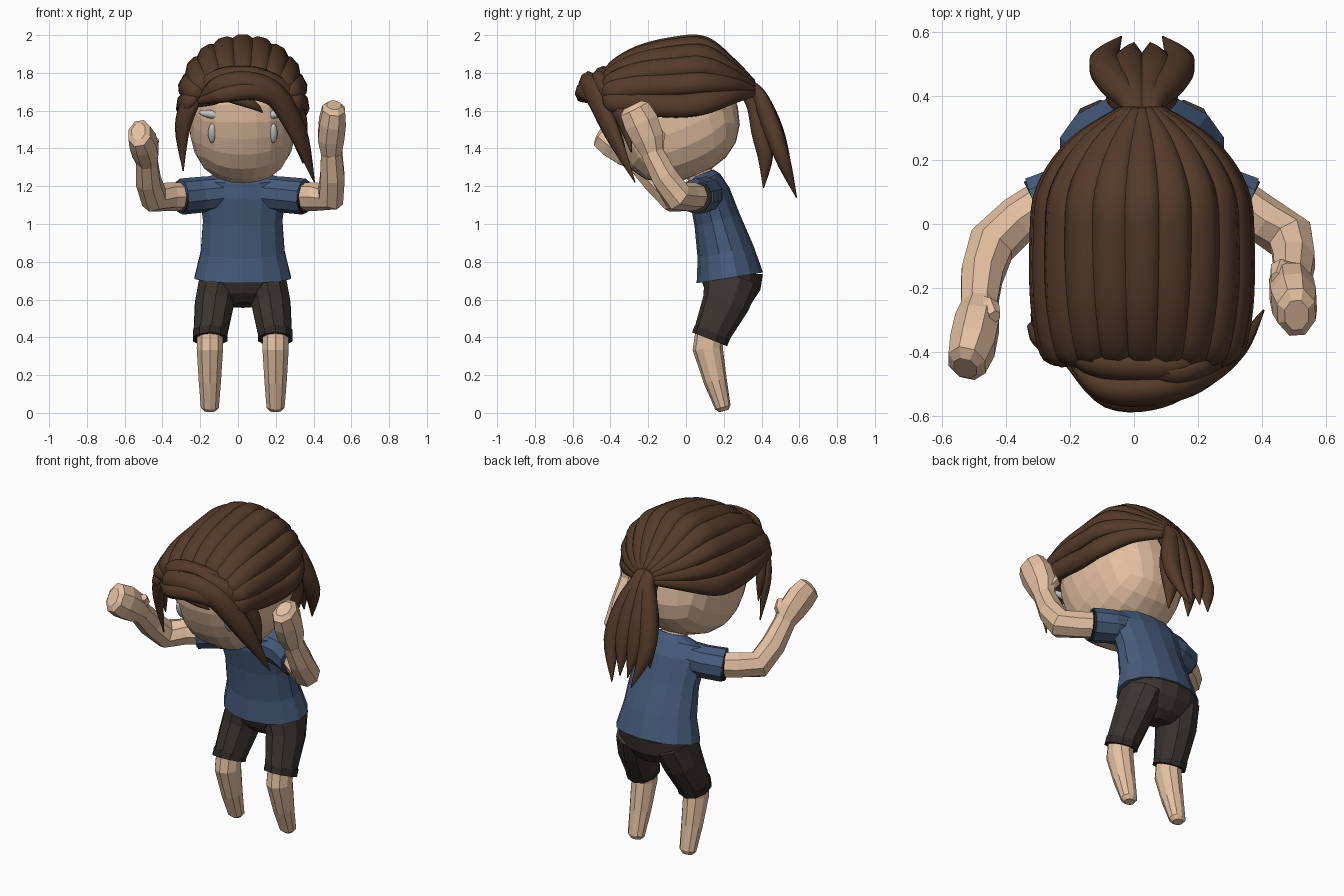
import bpy, bmesh
from math import sin, cos, pi, radians
from mathutils import Vector, Matrix

CX = 0.025                       # body centre line
HEAD = Vector((CX, -0.075, 1.58))


def mat(name, c):
    m = bpy.data.materials.new(name)
    m.diffuse_color = (*c, 1)
    return m


SKIN = mat("skin", (0.78, 0.53, 0.36))
HAIR = mat("hair_brown", (0.09, 0.043, 0.023))
SHIRT = mat("shirt_blue", (0.062, 0.105, 0.2))
SHORTS = mat("shorts_dark", (0.045, 0.034, 0.028))
TRIM = mat("trim_dark", (0.028, 0.022, 0.02))
WHITE = mat("white", (0.95, 0.97, 0.97))


def finish(name, bm, m, smooth=False):
    bmesh.ops.recalc_face_normals(bm, faces=bm.faces[:])
    me = bpy.data.meshes.new(name)
    bm.to_mesh(me)
    bm.free()
    me.materials.append(m)
    ob = bpy.data.objects.new(name, me)
    bpy.context.collection.objects.link(ob)
    if smooth:
        for p in me.polygons:
            p.use_smooth = True
    return ob


def smooth_list(vs, k):
    """Catmull-Rom through vs with k steps per span."""
    out = []
    for i in range(len(vs) - 1):
        a, b, c, d = vs[max(i - 1, 0)], vs[i], vs[i + 1], vs[min(i + 2, len(vs) - 1)]
        for j in range(k):
            t = j / k
            out.append(0.5 * (2 * b + (c - a) * t + (2 * a - 5 * b + 4 * c - d) * t * t
                              + (3 * b - a - 3 * c + d) * t ** 3))
    return out + [vs[-1]]


def tube(name, pts, radii, m, ref=(0, 1, 0), n=10, k=1, smooth=False):
    """Loft of ellipses; ref is the thickness direction, None = away from the head."""
    P = smooth_list([Vector(p) for p in pts], k)
    R = smooth_list([Vector((r[0], r[1], 0)) for r in radii], k)
    bm = bmesh.new()
    rings = []
    for i, (p, r) in enumerate(zip(P, R)):
        t = (P[min(i + 1, len(P) - 1)] - P[max(i - 1, 0)]).normalized()
        v = (p - HEAD) if ref is None else Vector(ref)
        v = (v - t * v.dot(t)).normalized()
        u = t.cross(v)
        w, h = max(r.x, 0.003), max(r.y, 0.003)
        rings.append([bm.verts.new(p + u * w * cos(2 * pi * (j + .5) / n) + v * h * sin(2 * pi * (j + .5) / n))
                      for j in range(n)])
    for a, b in zip(rings, rings[1:]):
        for j in range(n):
            bm.faces.new((a[j], a[(j + 1) % n], b[(j + 1) % n], b[j]))
    bm.faces.new(rings[0])
    bm.faces.new(rings[-1])
    return finish(name, bm, m, smooth)


def lock(name, pts, radii, ref=None):
    return tube(name, pts, radii, HAIR, ref, 8, 5, True)


# Head: rounded cube tipped forward
bm = bmesh.new()
bmesh.ops.create_cube(bm, size=2)
bmesh.ops.subdivide_edges(bm, edges=bm.edges[:], cuts=5, use_grid_fill=True)
rot = Matrix.Rotation(radians(22), 3, 'X')
for v in bm.verts:
    q = Vector([sin(c * pi / 4) / cos(c * pi / 4) for c in v.co])
    q /= sum(abs(c) ** 2.45 for c in q) ** (1 / 2.45)
    v.co = HEAD + rot @ Vector((q.x * 0.285, q.y * 0.345, q.z * 0.35))
head = finish("head", bm, SKIN)
tube("neck", [(CX, .11, 1.2), (CX, .04, 1.32)], [(.08, .07), (.075, .07)], SKIN)

# Eyes and brows sit on the face
bpy.context.view_layer.update()


def face_mark(name, x, z, w, h, tilt):
    hit, loc, nor, _ = head.ray_cast(Vector((x, -2, z)), Vector((0, 1, 0)))
    y = loc.y if hit else -0.4
    bm = bmesh.new()
    bmesh.ops.create_uvsphere(bm, u_segments=12, v_segments=8, radius=1)
    M = Matrix.Translation((x, y, z)) @ Matrix.Rotation(radians(22), 4, 'X') @ \
        Matrix.Rotation(tilt, 4, 'Y') @ Matrix.Diagonal((w, 0.018, h, 1))
    bmesh.ops.transform(bm, matrix=M, verts=bm.verts)
    finish(name, bm, WHITE, True)


for s, side in ((-1, "left"), (1, "right")):
    face_mark("eye_" + side, CX + s * .162, 1.48, .022, .055, 0)
    face_mark("brow_" + side, CX + s * .165, 1.58, .07, .022, -s * .18)

# Shirt
tube("shirt_body", [(CX, .232, .715), (CX, .21, .85), (CX, .165, 1.02), (CX, .125, 1.16), (CX, .1, 1.24), (CX, .09, 1.268)],
     [(.262, .178), (.228, .152), (.215, .124), (.235, .11), (.215, .085), (.08, .06)], SHIRT, n=14)

# Shorts
tube("shorts_hips", [(CX, .245, .745), (CX, .24, .67), (CX, .228, .61), (CX, .22, .57)],
     [(.235, .162), (.235, .155), (.15, .125), (.08, .07)], SHORTS, n=14)

for s, side in ((-1, "left"), (1, "right")):
    def X(d):
        return CX + s * d
    tube("sleeve_" + side, [(X(.1), .115, 1.165), (X(.22), .1, 1.155), (X(.325), .055, 1.145)],
         [(.09, .093), (.095, .095), (.1, .096)], SHIRT, (0, 0, 1))
    tube("sleeve_trim_" + side, [(X(.32), .057, 1.145), (X(.33), .052, 1.145)],
         [(.093, .09), (.093, .09)], TRIM, (0, 0, 1))
    tube("shorts_leg_" + side, [(X(.123), .243, .705), (X(.15), .21, .58), (X(.173), .13, .405)],
         [(.112, .15), (.108, .125), (.092, .095)], SHORTS)
    tube("shorts_cuff_" + side, [(X(.173), .14, .428), (X(.173), .125, .39)],
         [(.096, .1), (.096, .1)], TRIM)
    tube("lower_leg_" + side, [(X(.173), .13, .43), (X(.174), .115, .34), (X(.174), .155, .17), (X(.174), .195, .03), (X(.174), .2, .01)],
         [(.073, .08), (.073, .08), (.062, .062), (.05, .042), (.03, .025)], SKIN)

# Arms: elbow bent, hands raised; each side has its own pose
ARMS = {
    "left": [(-.26, .08, 1.145), (-.36, .015, 1.145), (-.445, -.065, 1.14), (-.475, -.16, 1.23), (-.485, -.265, 1.345)],
    "right": [(.31, .08, 1.145), (.41, .01, 1.145), (.49, -.045, 1.145), (.5, -.115, 1.25), (.495, -.18, 1.38)]}
HANDS = {
    "left": [(-.48, -.25, 1.33), (-.49, -.31, 1.385), (-.505, -.38, 1.44), (-.522, -.435, 1.48), (-.527, -.45, 1.49)],
    "right": [(.495, -.175, 1.37), (.492, -.2, 1.45), (.5, -.24, 1.54), (.507, -.275, 1.61), (.508, -.285, 1.63)]}
THUMBS = {
    "left": [(-.48, -.26, 1.37), (-.45, -.27, 1.415), (-.435, -.29, 1.45)],
    "right": [(.49, -.16, 1.42), (.455, -.15, 1.47), (.445, -.17, 1.52)]}
for side in ARMS:
    tube("arm_" + side, ARMS[side], [(.072, .074), (.074, .076), (.078, .082), (.07, .074), (.06, .064)], SKIN, (0, .5, 1), 8)
    tube("hand_" + side, HANDS[side], [(.058, .062), (.075, .09), (.076, .1), (.064, .088), (.04, .055)], SKIN, (0, .6, .8), 8)
    tube("thumb_" + side, THUMBS[side], [(.035, .04), (.036, .042), (.02, .022)], SKIN, (0, 1, .3), 6)

# Combed hair: strands from the hairline over the skull into the tail
N = 11
for i in range(N):
    a = radians(-90 + 180 * i / (N - 1))
    c = max(cos(a), 0) ** .88
    path = [(x * sin(a) + CX, y, z + h * c - .025) for x, y, z, h in
            ((.255, -.41, 1.665, .07), (.275, -.395, 1.675, .155), (.303, -.25, 1.665, .262), (.308, -.05, 1.65, .328),
             (.292, .1, 1.665, .314), (.2, .24, 1.705, .165), (.05, .35, 1.72, .05))]
    lock("combed_strand", path, [(.04, .02), (.062, .045), (.067, .046), (.066, .044), (.063, .042), (.05, .037), (.025, .025)])

# Swept fringe and face-framing locks
lock("fringe_main", [(-.19, -.42, 1.66), (-.1, -.51, 1.73), (.05, -.52, 1.75), (.2, -.48, 1.68), (.32, -.39, 1.48), (.405, -.27, 1.22)],
     [(.03, .02), (.055, .04), (.06, .045), (.065, .045), (.055, .03), (.003, .003)])
lock("fringe_lower", [(-.2, -.43, 1.65), (-.08, -.54, 1.685), (.08, -.535, 1.705), (.22, -.46, 1.64), (.31, -.37, 1.47), (.345, -.31, 1.32)],
     [(.02, .02), (.045, .035), (.05, .04), (.045, .035), (.04, .025), (.003, .003)])
lock("fringe_upper", [(.0, -.43, 1.78), (.13, -.47, 1.77), (.26, -.41, 1.69), (.33, -.33, 1.55), (.36, -.29, 1.38)],
     [(.03, .02), (.05, .035), (.055, .04), (.045, .03), (.003, .003)])
lock("fringe_root", [(-.21, -.39, 1.71), (-.12, -.43, 1.765), (.0, -.445, 1.785), (.14, -.44, 1.77), (.26, -.38, 1.7)],
     [(.04, .03), (.05, .045), (.055, .045), (.05, .04), (.03, .03)])
lock("fringe_short", [(.1, -.48, 1.74), (-.04, -.5, 1.72), (-.14, -.47, 1.67), (-.22, -.4, 1.62)],
     [(.02, .02), (.05, .035), (.045, .03), (.003, .003)])
lock("fringe_wisp", [(-.14, -.49, 1.69), (-.02, -.5, 1.67), (.08, -.49, 1.63), (.13, -.46, 1.59)],
     [(.02, .02), (.035, .025), (.025, .02), (.003, .003)])
lock("side_lock_left", [(-.18, -.42, 1.7), (-.25, -.39, 1.64), (-.295, -.345, 1.5), (-.29, -.3, 1.28)],
     [(.03, .02), (.055, .035), (.05, .03), (.003, .003)])
lock("side_lock_left_inner", [(-.2, -.4, 1.72), (-.275, -.33, 1.64), (-.29, -.3, 1.52), (-.285, -.29, 1.4)],
     [(.03, .02), (.05, .03), (.04, .025), (.003, .003)])

# Ponytail: mirrored locks in three layers, narrow at the tie and flaring below
TAIL = (
    [(.03, .31, 1.74), (.035, .38, 1.69), (.085, .445, 1.54), (.115, .51, 1.35), (.065, .585, 1.14)],
    [(.02, .32, 1.74), (.02, .39, 1.68), (.035, .46, 1.52), (.04, .51, 1.36), (.025, .565, 1.18)],
    [(.03, .31, 1.71), (.035, .36, 1.62), (.055, .395, 1.48), (.065, .42, 1.35), (.07, .41, 1.19)])
for s in (-1, 1):
    for path in TAIL:
        lock("ponytail_lock", [(CX + s * x, y, z) for x, y, z in path],
             [(.035, .035), (.038, .04), (.055, .05), (.05, .042), (.003, .003)], (0, .7, .7))
